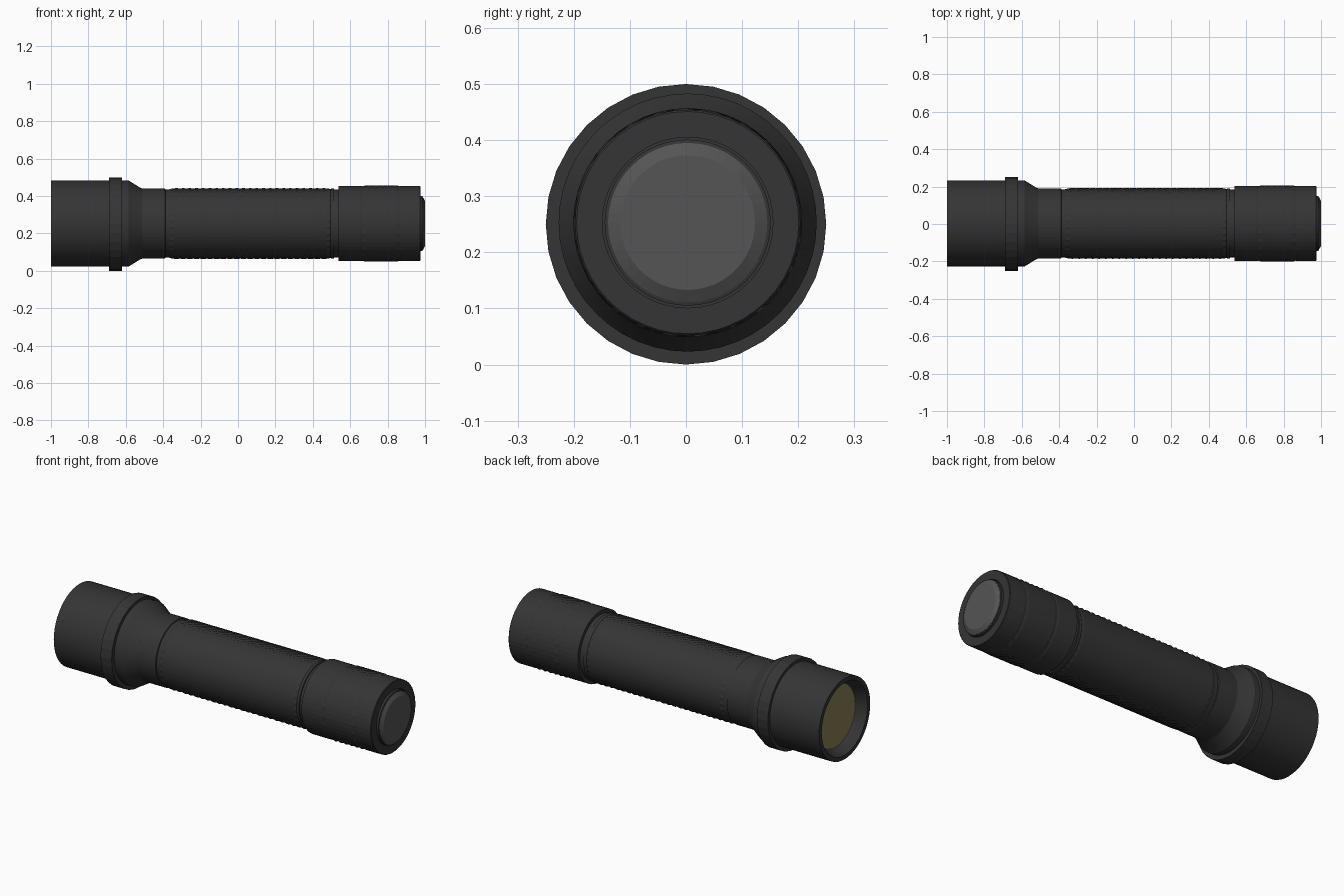
import bpy, bmesh
from math import sin, cos, pi

if "Cube" in bpy.data.objects:
    bpy.data.objects.remove(bpy.data.objects["Cube"])

AXIS_Y, AXIS_Z = 0.003, 0.253


def material(name, rgb):
    m = bpy.data.materials.new(name)
    m.diffuse_color = (*rgb, 1)
    m.use_nodes = True
    m.node_tree.nodes["Principled BSDF"].inputs["Base Color"].default_value = m.diffuse_color
    return m


BLACK = material("black_metal", (0.035, 0.035, 0.035))
GREY = material("grey_rubber", (0.09, 0.09, 0.09))
YELLOW = material("lens_yellow", (0.25, 0.21, 0.09))


def lathe(name, profile, mat, sides=48, knurl=None, height=0.0, centre=(AXIS_Y, AXIS_Z),
          cap_start=True, cap_end=True, smooth=False):
    """Turn (x, radius) points around the x axis; knurl=(x0, x1) raises alternate points."""
    bm = bmesh.new()
    rings = []
    for i, (x, r) in enumerate(profile):
        ring = []
        for j in range(sides):
            raised = knurl and knurl[0] < x < knurl[1] and (i + j) % 2 == 0
            rr = r + (height if raised else 0)
            a = 2 * pi * j / sides
            ring.append(bm.verts.new((x, centre[0] + rr * sin(a), centre[1] + rr * cos(a))))
        rings.append(ring)
    for a, b in zip(rings, rings[1:]):
        for j in range(sides):
            k = (j + 1) % sides
            bm.faces.new((a[j], a[k], b[k], b[j]))
    if cap_start:
        bm.faces.new(rings[0])
    if cap_end:
        bm.faces.new(rings[-1])
    bmesh.ops.recalc_face_normals(bm, faces=bm.faces)
    me = bpy.data.meshes.new(name)
    bm.to_mesh(me)
    bm.free()
    me.materials.append(mat)
    ob = bpy.data.objects.new(name, me)
    bpy.context.collection.objects.link(ob)
    if smooth:
        bpy.ops.object.select_all(action='DESELECT')
        ob.select_set(True)
        bpy.context.view_layer.objects.active = ob
        bpy.ops.object.shade_smooth_by_angle(angle=0.5)
    return ob


def steps(x0, x1, n, r):
    return [(x0 + (x1 - x0) * i / n, r) for i in range(n + 1)]


# Head: recessed bezel, straight bell and tapered neck
lathe("head", [(-0.94, 0.172), (-0.945, 0.18), (-1.0, 0.206), (-1.0, 0.23), (-0.585, 0.23),
               (-0.52, 0.19), (-0.51, 0.187)], BLACK, cap_start=False, smooth=True)

# Lens set back inside the bezel
lathe("lens", [(-0.942, 0.174), (-0.93, 0.174)], YELLOW)

# Flat-sided collar around the head
lathe("head_collar", [(-0.69, 0.25), (-0.62, 0.25)], BLACK, sides=32, centre=(0, 0.25))

# Body tube with shallow grooves and a knurled grip
grip = steps(-0.365, 0.495, 48, 0.184)
lathe("body", [(-0.53, 0.187), (-0.39, 0.187), (-0.388, 0.181), (-0.372, 0.181)] + grip
      + [(0.50, 0.187), (0.512, 0.187), (0.514, 0.181), (0.55, 0.181)],
      BLACK, sides=64, knurl=(-0.36, 0.49), height=0.005)

# Tail cap with a coarser knurled band and a recess for the button
band = steps(0.665, 0.865, 12, 0.199)
lathe("tail_cap", [(0.538, 0.17), (0.538, 0.201), (0.655, 0.201)] + band
      + [(0.875, 0.201), (0.972, 0.201), (0.975, 0.198), (0.975, 0.152), (0.955, 0.152)],
      BLACK, knurl=(0.67, 0.86), height=0.005)

# Rubber button with its dark rim
lathe("button_rim", [(0.95, 0.148), (0.985, 0.148), (0.987, 0.14)], BLACK, smooth=True)
lathe("button", [(0.96, 0.142), (0.988, 0.142), (1.0, 0.12)], GREY)
